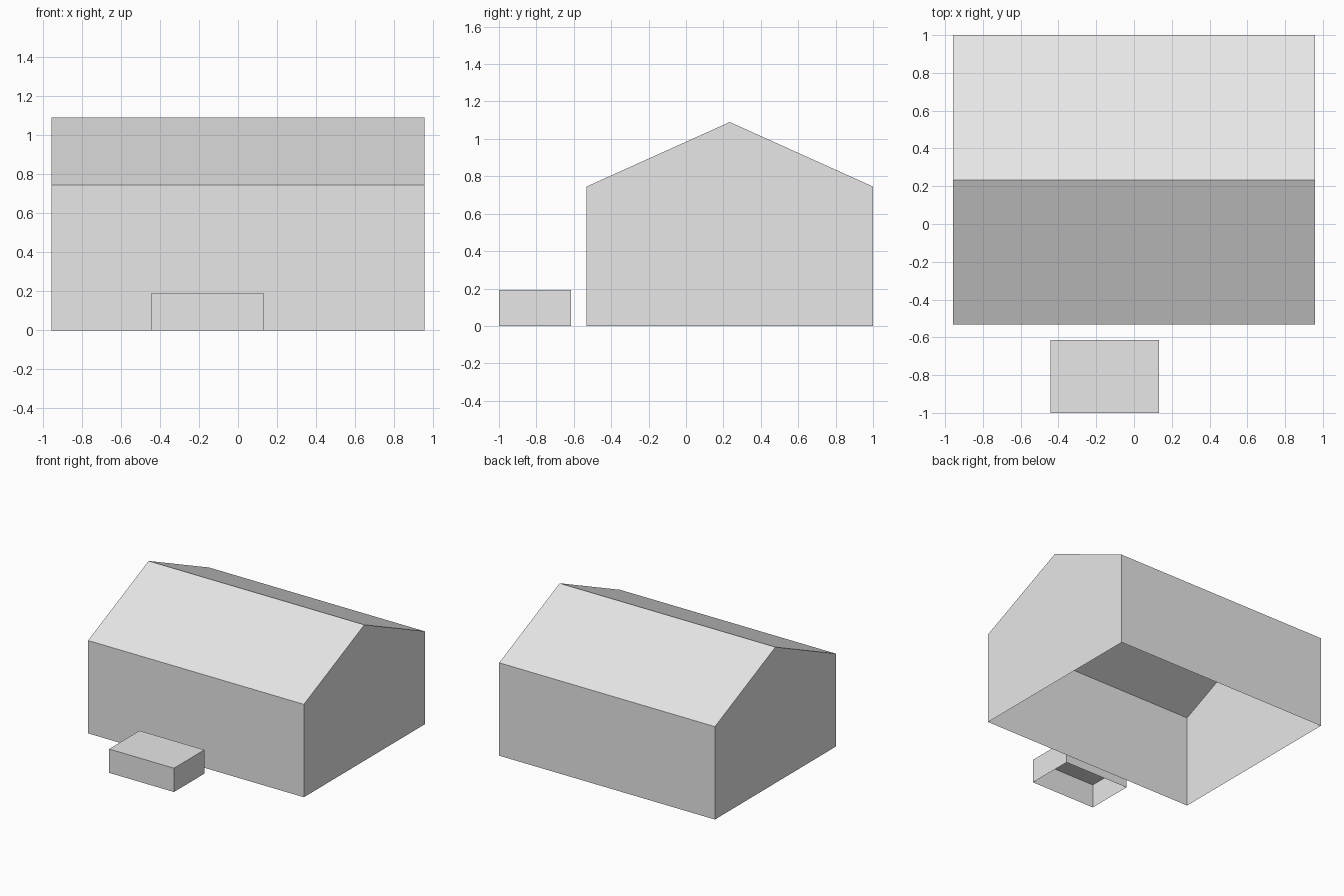
import bpy
import bmesh

cube = bpy.data.objects.get("Cube")
if cube:
    bpy.data.objects.remove(cube, do_unlink=True)

grey = bpy.data.materials.new("light_grey")
grey.use_nodes = True
grey.diffuse_color = (0.8, 0.8, 0.8, 1)
grey.node_tree.nodes["Principled BSDF"].inputs["Base Color"].default_value = grey.diffuse_color


def open_shell(name, profile, x_min, x_max):
    """Extrude a (y, z) profile along x, leaving the ground side open."""
    bm = bmesh.new()
    end = bm.faces.new([bm.verts.new((x_min, y, z)) for y, z in profile])
    result = bmesh.ops.extrude_face_region(bm, geom=[end], use_keep_orig=True)
    moved = [v for v in result["geom"] if isinstance(v, bmesh.types.BMVert)]
    bmesh.ops.translate(bm, vec=(x_max - x_min, 0, 0), verts=moved)
    bmesh.ops.recalc_face_normals(bm, faces=bm.faces[:])
    # Remove the floor
    floor = [f for f in bm.faces if all(v.co.z < 0.001 for v in f.verts)]
    bmesh.ops.delete(bm, geom=floor, context='FACES_ONLY')
    mesh = bpy.data.meshes.new(name)
    bm.to_mesh(mesh)
    bm.free()
    mesh.materials.append(grey)
    obj = bpy.data.objects.new(name, mesh)
    bpy.context.collection.objects.link(obj)
    return obj


# Main building with a gabled roof, ridge along x
front, back, eave, ridge = -0.532, 1.0, 0.745, 1.09
open_shell("gabled_building",
           [(front, 0), (back, 0), (back, eave),
            ((front + back) / 2, ridge), (front, eave)],
           -0.957, 0.957)

# Low detached block in front of the building
open_shell("front_block",
           [(-1.0, 0), (-0.615, 0), (-0.615, 0.191), (-1.0, 0.191)],
           -0.443, 0.132)
